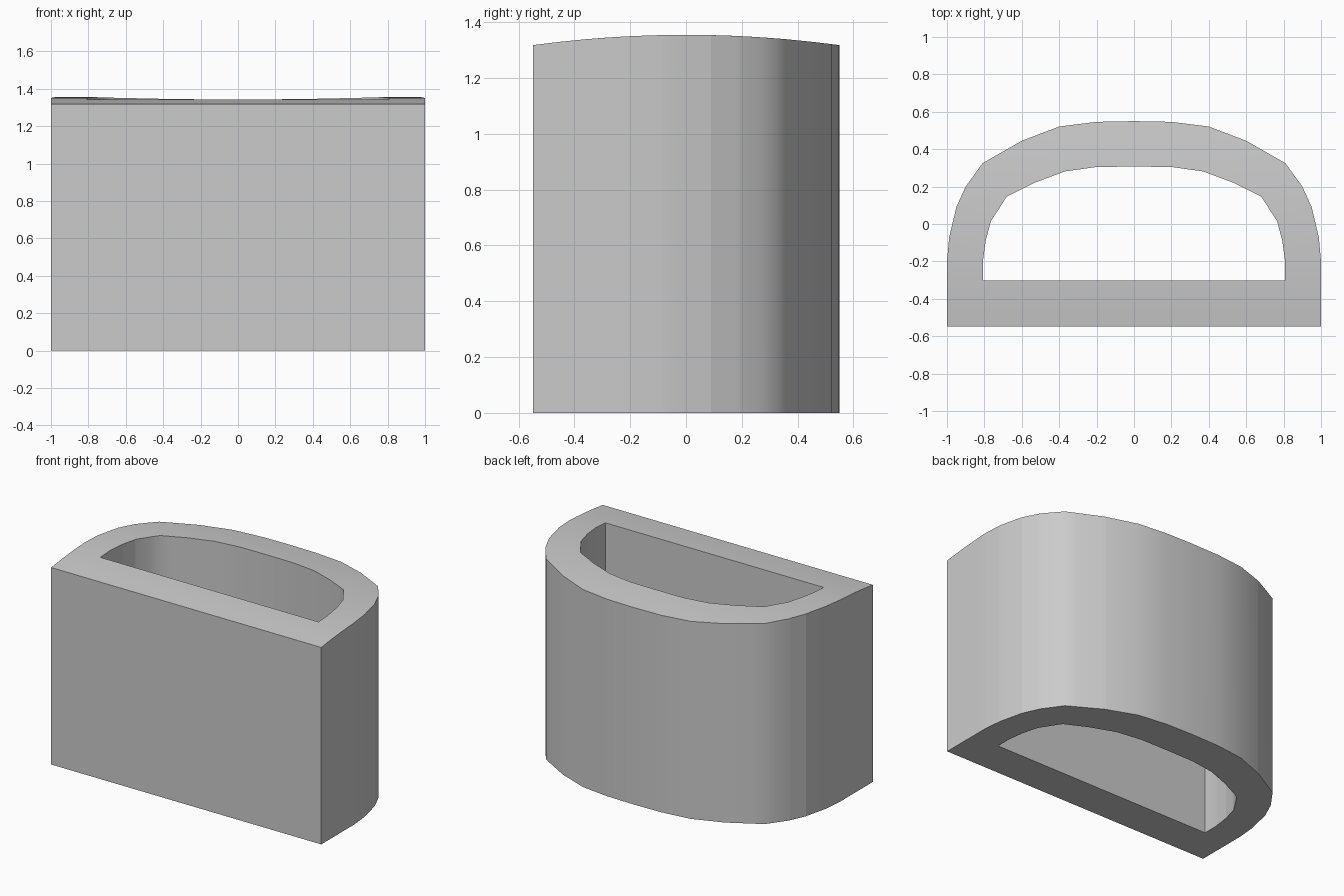
import bpy
import bmesh

cube = bpy.data.objects.get("Cube")
if cube:
    bpy.data.objects.remove(cube, do_unlink=True)

# One plain grey
grey = bpy.data.materials.new("plain grey")
grey.use_nodes = True
colour = (0.6, 0.6, 0.6, 1)
grey.diffuse_color = colour
grey.node_tree.nodes["Principled BSDF"].inputs["Base Color"].default_value = colour

# Half profiles (x, y) of the D shape, from the front corner to the back centre
OUTER = [(1, -.548), (1, -.2), (.988, -.07), (.95, .09), (.9, .2), (.81, .325),
         (.6, .445), (.4, .521), (.2, .546), (0, .55)]
INNER = [(.808, -.302), (.808, -.2), (.793, -.09), (.765, .015), (.68, .147),
         (.53, .221), (.37, .281), (.2, .305), (0, .307)]
CROWN, DROP, HALF_DEPTH = 1.355, .037, .55


def add_loop(bm, half):
    """Closed, mirrored outline on the ground."""
    outline = half + [(-x, y) for x, y in reversed(half[:-1])]
    verts = [bm.verts.new((x, y, 0)) for x, y in outline]
    return [bm.edges.new((a, b)) for a, b in zip(verts, verts[1:] + verts[:1])]


bm = bmesh.new()

# Flat ring between the two outlines, raised into a tube
edges = add_loop(bm, OUTER) + add_loop(bm, INNER)
bmesh.ops.triangle_fill(bm, edges=edges, use_beauty=True, normal=(0, 0, 1))
raised = bmesh.ops.extrude_face_region(bm, geom=bm.faces[:], use_keep_orig=True)
for v in raised["geom"]:
    if isinstance(v, bmesh.types.BMVert):
        v.co.z = 1

# Slices across the depth let the rim follow a shallow arch
for i in range(-5, 6):
    bmesh.ops.bisect_plane(bm, geom=bm.verts[:] + bm.edges[:] + bm.faces[:],
                           plane_co=(0, i * .09, 0), plane_no=(0, 1, 0))
for v in bm.verts:
    if v.co.z > .5:
        v.co.z = CROWN - DROP * (v.co.y / HALF_DEPTH) ** 2

bmesh.ops.recalc_face_normals(bm, faces=bm.faces[:])
mesh = bpy.data.meshes.new("d_shaped_sleeve")
bm.to_mesh(mesh)
bm.free()
mesh.materials.append(grey)
sleeve = bpy.data.objects.new("d_shaped_sleeve", mesh)
bpy.context.collection.objects.link(sleeve)

# Smooth curved wall, crisp rims and corners
bpy.ops.object.select_all(action="DESELECT")
sleeve.select_set(True)
bpy.context.view_layer.objects.active = sleeve
bpy.ops.object.shade_smooth_by_angle(angle=.7)
